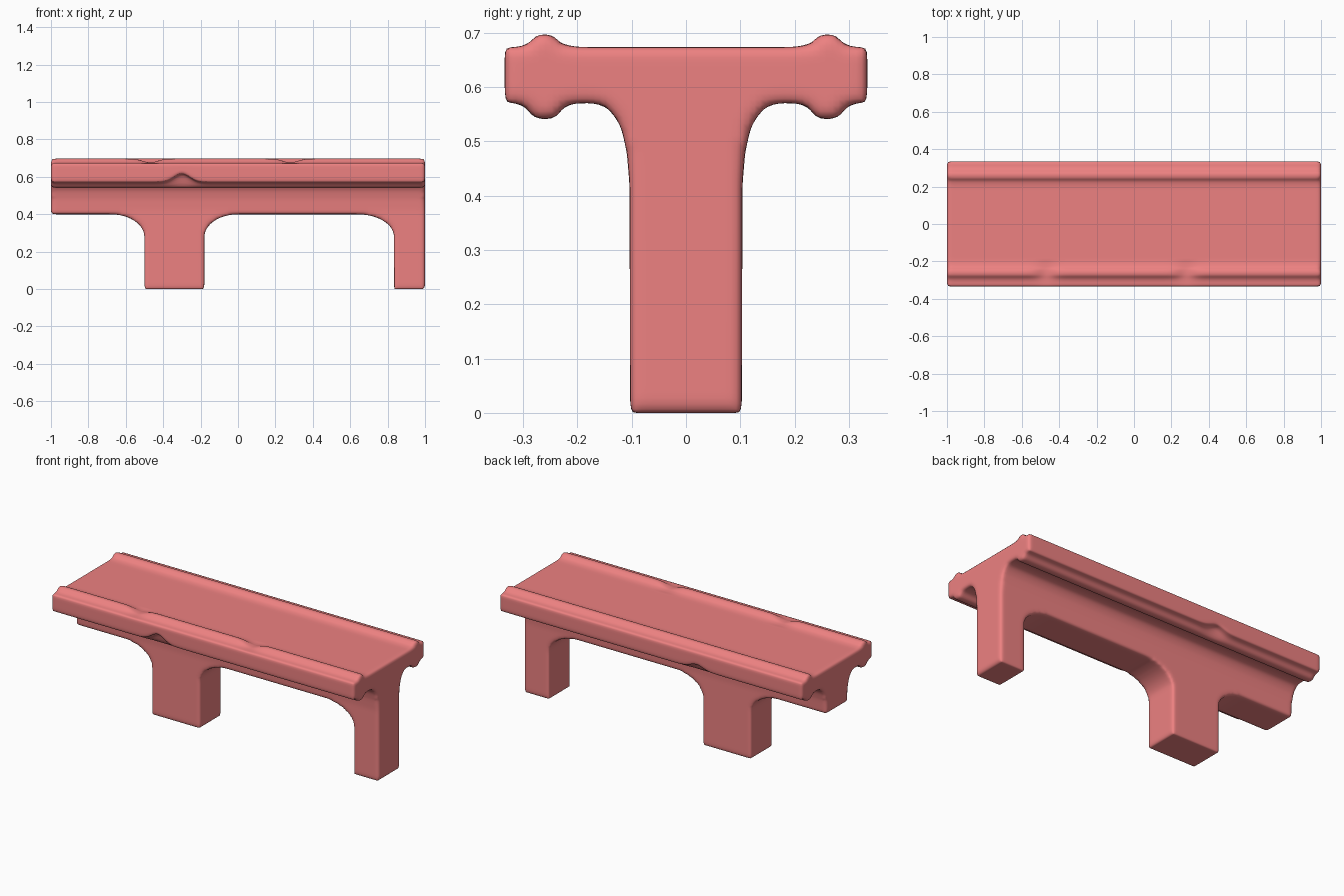
import bpy, bmesh, math

if "Cube" in bpy.data.objects:
    bpy.data.objects.remove(bpy.data.objects["Cube"])


def prism(name, pts, axis, a, b):
    """Extrude a closed 2D outline along x (y,z outline) or y (x,z outline)."""
    place = (lambda p, t: (t, p[0], p[1])) if axis == 'x' else (lambda p, t: (p[0], t, p[1]))
    bm = bmesh.new()
    lo = [bm.verts.new(place(p, a)) for p in pts]
    hi = [bm.verts.new(place(p, b)) for p in pts]
    bm.faces.new(lo)
    bm.faces.new(hi[::-1])
    for i in range(len(pts)):
        j = (i + 1) % len(pts)
        bm.faces.new((lo[j], lo[i], hi[i], hi[j]))
    bmesh.ops.recalc_face_normals(bm, faces=bm.faces)
    me = bpy.data.meshes.new(name)
    bm.to_mesh(me)
    bm.free()
    ob = bpy.data.objects.new(name, me)
    bpy.context.collection.objects.link(ob)
    return ob


def arc(x0, x1, z0, z1, n=12):
    """Elliptic fillet from the pier side (x0,z0) to the girder underside (x1,z1)."""
    return [(x1 + (x0 - x1) * math.cos(t), z0 + (z1 - z0) * math.sin(t))
            for t in (math.pi / 2 * i / n for i in range(n + 1))]


# T-shaped cross-section: deck, edge rails, flared web
half = [(0.2, 0.674), (0.235, 0.68), (0.245, 0.698), (0.274, 0.698), (0.288, 0.68),
        (0.305, 0.674), (0.334, 0.674), (0.334, 0.572), (0.305, 0.57), (0.291, 0.56),
        (0.281, 0.541), (0.241, 0.541), (0.23, 0.56), (0.215, 0.57), (0.17, 0.571),
        (0.15, 0.566), (0.133, 0.55), (0.119, 0.525), (0.109, 0.48), (0.104, 0.42),
        (0.103, 0.0)]
outline = half + [(-y, z) for y, z in reversed(half)]
bridge = prism("bridge_blank", outline, 'x', -1, 1)

# Openings between the piers
left_span = [(-1.2, 0.4)] + arc(-0.5, -0.68, 0.28, 0.4)[::-1] + [(-0.5, -0.1), (-1.2, -0.1)]
mid_span = [(-0.18, -0.1)] + arc(-0.18, 0.0, 0.28, 0.4) + arc(0.835, 0.64, 0.28, 0.4)[::-1] + [(0.835, -0.1)]
cutters = [prism("left_span_cutter", left_span, 'y', -0.5, 0.5),
           prism("middle_span_cutter", mid_span, 'y', -0.5, 0.5)]
for c in cutters:
    c.hide_render = True
    m = bridge.modifiers.new("span", 'BOOLEAN')
    m.operation = 'DIFFERENCE'
    m.solver = 'EXACT'
    m.object = c

# Even mesh, softened edges
m = bridge.modifiers.new("remesh", 'REMESH')
m.mode = 'VOXEL'
m.voxel_size = 0.011
m = bridge.modifiers.new("soften", 'SMOOTH')
m.factor = 0.5
m.iterations = 5

dg = bpy.context.evaluated_depsgraph_get()
dg.update()
mesh = bpy.data.meshes.new_from_object(bridge.evaluated_get(dg))
mesh.name = "bridge_section"
for ob in [bridge] + cutters:
    bpy.data.objects.remove(ob)


def bump(x, centre, width):
    return math.exp(-((x - centre) / width) ** 2)


# Worn dips in the front rail and notches under the deck edges
for v in mesh.vertices:
    x, y, z = v.co
    if y < -0.2 and z > 0.66:
        dip = bump(x, -0.47, 0.055) + bump(x, 0.28, 0.055)
        v.co.z -= dip * 0.8 * max(0, z - 0.672)
    if abs(y) > 0.275 and 0.535 < z < 0.66:
        depth = 0.045 if y < 0 else 0.025
        side = min(1, (abs(y) - 0.275) / 0.025)
        v.co.z += depth * side * bump(x, -0.3, 0.06) * min(1, (0.66 - z) / 0.08)

for p in mesh.polygons:
    p.use_smooth = True
section = bpy.data.objects.new("bridge_section", mesh)
bpy.context.collection.objects.link(section)

mat = bpy.data.materials.new("coral")
mat.diffuse_color = (0.85, 0.22, 0.22, 1)
mat.use_nodes = True
mat.node_tree.nodes["Principled BSDF"].inputs["Base Color"].default_value = mat.diffuse_color
mesh.materials.clear()
mesh.materials.append(mat)
